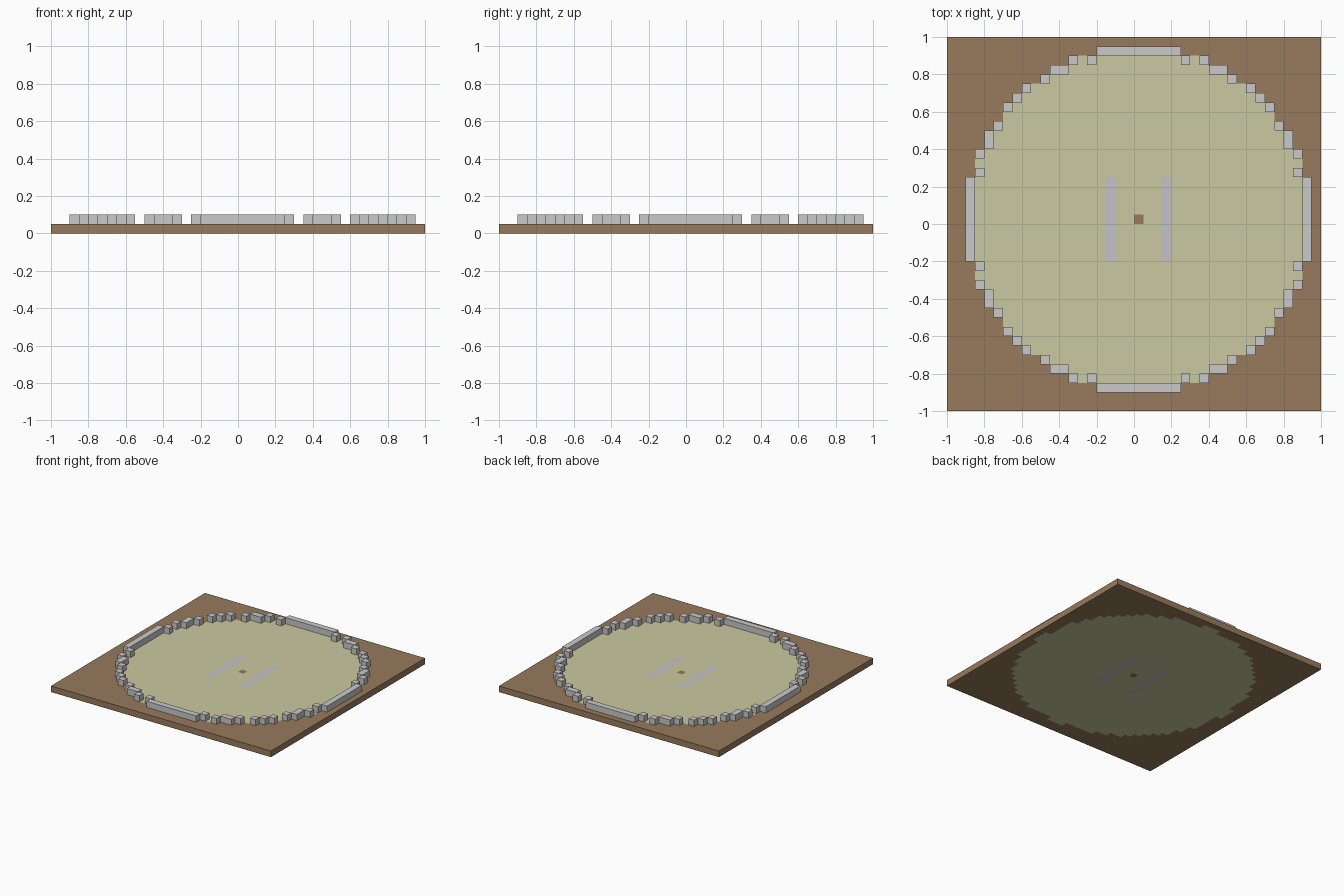
import bpy, bmesh

if "Cube" in bpy.data.objects:
    bpy.data.objects.remove(bpy.data.objects["Cube"])

U = 0.05          # one block


def linear(c):
    c /= 255
    return c / 12.92 if c <= 0.04045 else ((c + 0.055) / 1.055) ** 2.4


def material(name, rgb):
    m = bpy.data.materials.new(name)
    m.diffuse_color = (*[linear(c) for c in rgb], 1)
    m.use_nodes = True
    m.node_tree.nodes["Principled BSDF"].inputs["Base Color"].default_value = m.diffuse_color
    return m


earth = material("earth brown", (152, 122, 92))
sand = material("pale sand", (202, 202, 162))
line = material("line grey", (194, 194, 202))
stone = material("stone grey", (202, 202, 202))


def make_object(name, bm, mats):
    me = bpy.data.meshes.new(name)
    bm.to_mesh(me)
    bm.free()
    for m in mats:
        me.materials.append(m)
    ob = bpy.data.objects.new(name, me)
    bpy.context.collection.objects.link(ob)
    return ob


def cell_colour(i, j):
    """0 earth, 1 sand, 2 line; cell (0, 0) is the middle of the ring."""
    if (i, j) == (0, 0):
        return 0
    if abs(i) == 3 and abs(j) <= 4:
        return 2
    return 1 if i * i + j * j <= 325 else 0


# ground slab: grid of cells coloured by rule, thickened so inlays go through
bm = bmesh.new()
bmesh.ops.create_grid(bm, x_segments=40, y_segments=40, size=1.0)
for f in bm.faces:
    c = f.calc_center_median()
    f.material_index = cell_colour(round(c.x / U - 0.5), round(c.y / U - 0.5))
ext = bmesh.ops.extrude_face_region(bm, geom=bm.faces[:], use_keep_orig=True)
top = [g for g in ext["geom"] if isinstance(g, bmesh.types.BMVert)]
bmesh.ops.translate(bm, verts=top, vec=(0, 0, U))
bmesh.ops.recalc_face_normals(bm, faces=bm.faces[:])
make_object("ground_slab", bm, [earth, sand, line])

# stone ring: runs of blocks (first cell, last cell, row) for one eighth
runs = [(-4, 4, 18), (5, 5, 17), (7, 7, 17), (8, 9, 16),
        (10, 10, 15), (12, 12, 14), (13, 13, 13)]
boxes = set()
for a, b, r in runs:
    for lo, hi in ((a, b), (-b, -a)):
        for row in (r, -r):
            boxes.add((lo, hi, row, row))
            boxes.add((row, row, lo, hi))

bm = bmesh.new()
for x0, x1, y0, y1 in sorted(boxes):
    cube = bmesh.ops.create_cube(bm, size=1.0)["verts"]
    bmesh.ops.scale(bm, verts=cube, vec=((x1 - x0 + 1) * U, (y1 - y0 + 1) * U, U))
    bmesh.ops.translate(bm, verts=cube, vec=((x0 + x1 + 1) * U / 2,
                                             (y0 + y1 + 1) * U / 2, 1.5 * U))
make_object("stone_ring", bm, [stone])
